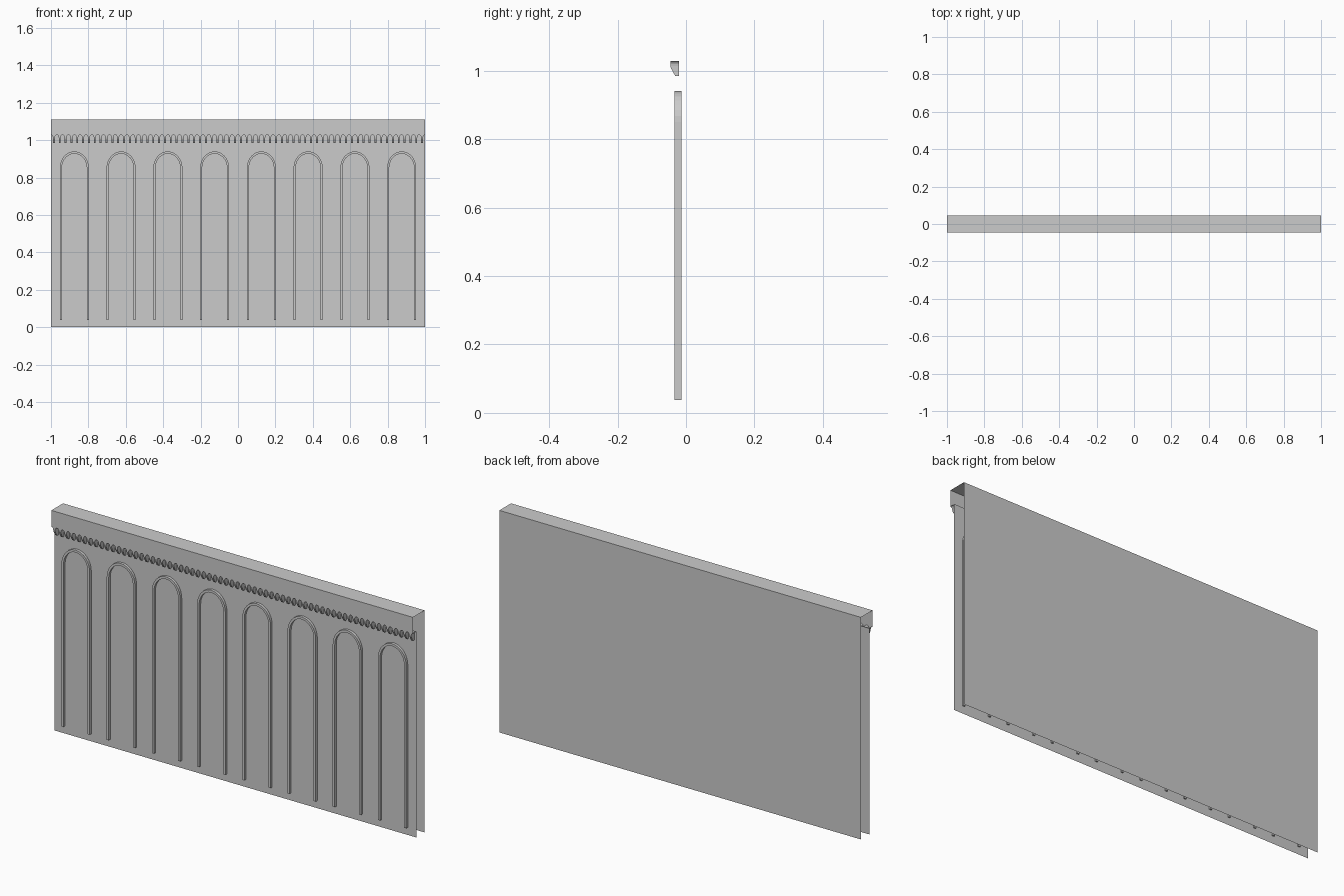
import bpy, bmesh, math

if "Cube" in bpy.data.objects:
    bpy.data.objects.remove(bpy.data.objects["Cube"])

Y_FRONT, Y_WALL, Y_BACK = -0.046, -0.02, 0.046
TOP = 1.11


def finish(name, bm):
    bmesh.ops.remove_doubles(bm, verts=bm.verts, dist=1e-5)
    me = bpy.data.meshes.new(name)
    bm.to_mesh(me)
    bm.free()
    ob = bpy.data.objects.new(name, me)
    bpy.context.collection.objects.link(ob)
    return ob


def face(bm, pts):
    bm.faces.new([bm.verts.new(p) for p in pts])


# thin wall shell, open at the ends and underneath
bm = bmesh.new()
face(bm, [(-1, Y_WALL, 0), (1, Y_WALL, 0), (1, Y_WALL, 1.03), (-1, Y_WALL, 1.03)])
face(bm, [(1, Y_BACK, 0), (-1, Y_BACK, 0), (-1, Y_BACK, TOP), (1, Y_BACK, TOP)])
face(bm, [(-1, Y_FRONT, TOP), (1, Y_FRONT, TOP), (1, Y_BACK, TOP), (-1, Y_BACK, TOP)])
finish("wall_shell", bm)

# parapet with a row of little arches along its lower edge
N = 64
CELL = 2 / N
HALF = 0.005            # half width of a corbel
SPRING, RISE = 1.014, 0.015
edge = [(-1.0, SPRING + RISE)]
for i in range(N):
    c = -1 + (i + 0.5) * CELL
    r = CELL / 2 - HALF
    for k in range(1, 5):
        a = math.pi / 2 * (1 - k / 4)
        edge.append((c - CELL / 2 + r * math.cos(a), SPRING + RISE * math.sin(a)))
    for k in range(4):
        a = math.pi / 2 * k / 4
        edge.append((c + CELL / 2 - r * math.cos(a), SPRING + RISE * math.sin(a)))
    edge.append((c + CELL / 2, SPRING + RISE))
bm = bmesh.new()
for (x0, z0), (x1, z1) in zip(edge, edge[1:]):
    face(bm, [(x0, Y_FRONT, z0), (x1, Y_FRONT, z1), (x1, Y_FRONT, TOP), (x0, Y_FRONT, TOP)])
    face(bm, [(x0, Y_WALL, z0), (x1, Y_WALL, z1), (x1, Y_FRONT, z1), (x0, Y_FRONT, z0)])
finish("parapet", bm)

# tapered corbels under the parapet
profile = [(Y_WALL, SPRING), (Y_FRONT, SPRING), (-0.044, 1.007), (-0.031, 0.984), (Y_WALL, 0.984)]
bm = bmesh.new()
for i in range(N):
    c = -1 + (i + 0.5) * CELL
    left = [(c - HALF, y, z) for y, z in profile]
    right = [(c + HALF, y, z) for y, z in profile]
    face(bm, left)
    face(bm, right[::-1])
    for j in range(1, 4):
        face(bm, [left[j + 1], left[j], right[j], right[j + 1]])
finish("corbels", bm)


# arched mouldings, square in section and let into the wall
def arch_line(w, top, n=16):
    spring = 0.85
    arc = [(-w * math.cos(math.pi * k / n), spring + (top - spring) * math.sin(math.pi * k / n))
           for k in range(n + 1)]
    return [(-w, 0.038)] + arc + [(w, 0.038)]


outer, inner = arch_line(0.078, 0.94), arch_line(0.067, 0.928)
for i in range(8):
    c = -0.875 + 0.25 * i
    bm = bmesh.new()
    rings = [[bm.verts.new((c + x, y, z)) for x, y, z in
              ((o[0], -0.033, o[1]), (o[0], -0.013, o[1]), (q[0], -0.013, q[1]), (q[0], -0.033, q[1]))]
             for o, q in zip(outer, inner)]
    for a, b in zip(rings, rings[1:]):
        for k in range(4):
            bm.faces.new((a[k], a[k - 1], b[k - 1], b[k]))
    bm.faces.new(rings[0])
    bm.faces.new(rings[-1][::-1])
    bmesh.ops.recalc_face_normals(bm, faces=bm.faces)
    finish(f"arch_moulding_{i + 1}", bm)
